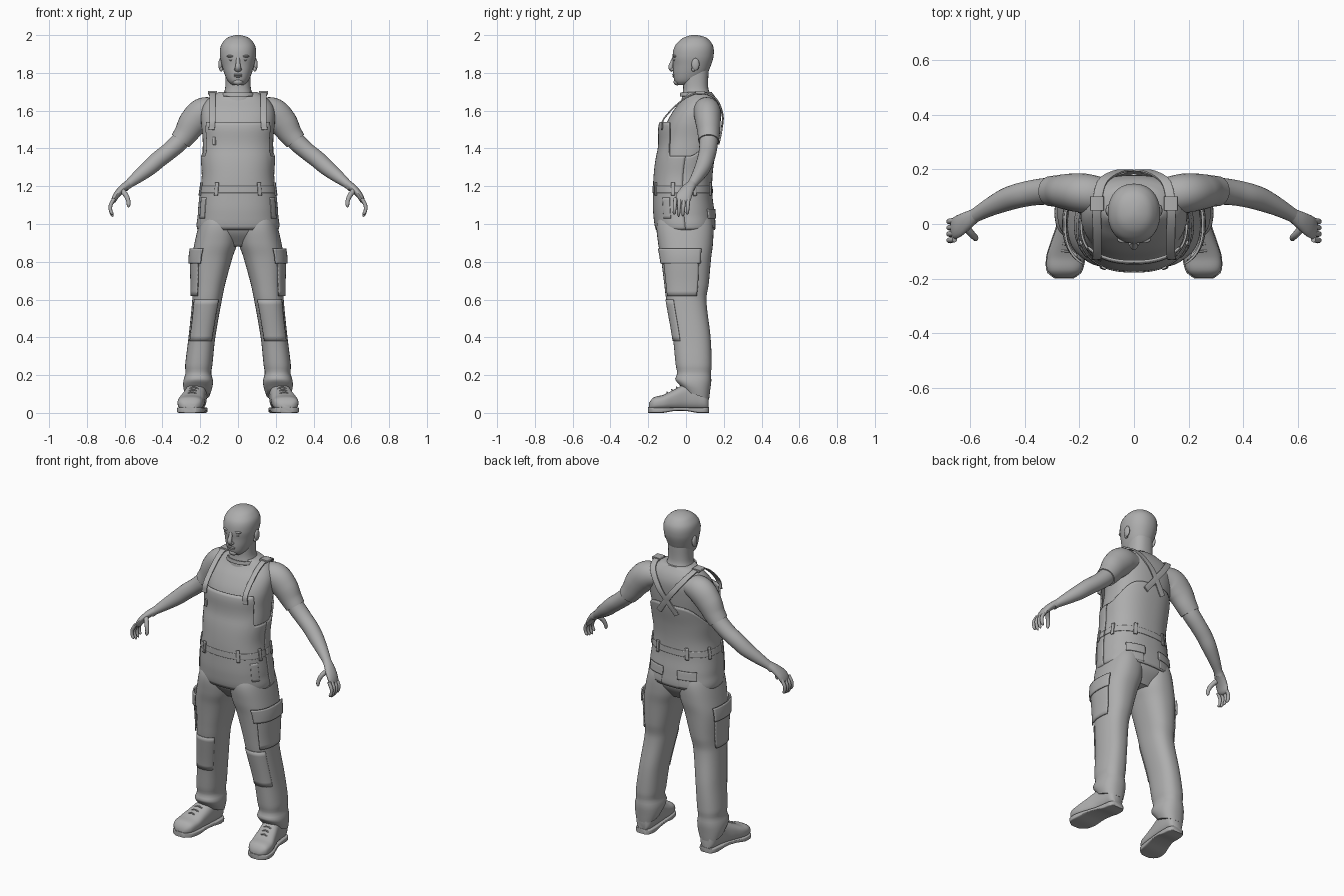
import bpy, bmesh
from math import sin, cos, pi, radians, sqrt, copysign
from mathutils import Vector, Matrix

if "Cube" in bpy.data.objects:
    bpy.data.objects.remove(bpy.data.objects["Cube"], do_unlink=True)

grey = bpy.data.materials.new("plain_grey")
grey.use_nodes = True
grey.diffuse_color = (0.42, 0.42, 0.42, 1)
grey.node_tree.nodes["Principled BSDF"].inputs["Base Color"].default_value = grey.diffuse_color


def finish(name, bm, mirror=False, thick=0):
    """Turn a bmesh into a smooth object, optionally mirrored and thickened."""
    bmesh.ops.recalc_face_normals(bm, faces=bm.faces)
    mesh = bpy.data.meshes.new(name)
    bm.to_mesh(mesh)
    bm.free()
    mesh.materials.append(grey)
    ob = bpy.data.objects.new(name, mesh)
    bpy.context.collection.objects.link(ob)
    bpy.ops.object.select_all(action="DESELECT")
    ob.select_set(True)
    bpy.context.view_layer.objects.active = ob
    bpy.ops.object.shade_smooth_by_angle(angle=radians(50))
    if thick:
        solid = ob.modifiers.new("thickness", "SOLIDIFY")
        solid.thickness = thick
        solid.offset = 0
    if mirror:
        ob.modifiers.new("mirror", "MIRROR")
    return ob


def grid(name, rows, closed=True, caps=True, mirror=False, thick=0):
    """Skin rows of points with quads."""
    bm = bmesh.new()
    rings = [[bm.verts.new(p) for p in row] for row in rows]
    count = len(rings[0])
    for low, high in zip(rings, rings[1:]):
        for j in range(count if closed else count - 1):
            k = (j + 1) % count
            bm.faces.new((low[j], low[k], high[k], high[j]))
    if closed and caps:
        bm.faces.new(rings[0])
        bm.faces.new(rings[-1])
    return finish(name, bm, mirror, thick)


def sample(keys, t):
    """Smooth interpolation of keys ordered by their first value."""
    last = len(keys) - 1
    i = max([j for j in range(last) if keys[j][0] <= t], default=0)

    def slope(j, c):
        a, b = keys[max(j - 1, 0)], keys[min(j + 1, last)]
        return (b[c] - a[c]) / (b[0] - a[0])
    a, b = keys[i], keys[i + 1]
    d = b[0] - a[0]
    u = (t - a[0]) / d
    h = u * u * (3 - 2 * u)
    return [a[c] * (1 - h) + b[c] * h + d * u * (1 - u) * ((1 - u) * slope(i, c) - u * slope(i + 1, c))
            for c in range(1, len(a))]


def power(v, e):
    return copysign(abs(v) ** e, v)


def ease(v):
    v = min(max(v, 0), 1)
    return v * v * (3 - 2 * v)


def spread(a, b, n):
    return [a + (b - a) * i / n for i in range(n + 1)]


def surface(keys, t, angle, off=0, e=0.85):
    """Point on a lofted body: keys are (level, x0, x1, y0, y1)."""
    x0, x1, y0, y1 = sample(keys, t)
    return Vector(((x0 + x1) / 2 + ((x1 - x0) / 2 + off) * power(cos(angle), e),
                   (y0 + y1) / 2 + ((y1 - y0) / 2 + off) * power(sin(angle), e), t))


def loft(name, keys, steps=40, sides=40, e=0.85, mirror=False, along_y=False, bend=None):
    rows = []
    for t in spread(keys[0][0], keys[-1][0], steps):
        row = [surface(keys, t, 2 * pi * j / sides, 0, e) for j in range(sides)]
        if along_y:
            row = [Vector((p.x, p.z, p.y)) for p in row]
        rows.append([bend(p) for p in row] if bend else row)
    return grid(name, rows, mirror=mirror)


def patch(name, keys, angles, levels, off, mirror=True, thick=0.008, n=16):
    """Thin plate that follows a lofted body."""
    rows = [[surface(keys, z, radians(a), off) for a in spread(*angles, n)] for z in spread(*levels, 8)]
    return grid(name, rows, closed=False, mirror=mirror, thick=thick)


def sweep(name, path, ref=(0, 1, 0), steps=24, sides=16, e=1, mirror=True, tip=False):
    """Tube along path keys (x, y, z, radius along ref, other radius)."""
    keys = [(i, *k) for i, k in enumerate(path)]
    end = len(path) - 1
    rows = []
    for t in spread(0, end, steps):
        x, y, z, ru, rv = sample(keys, t)
        a, b = sample(keys, max(t - 0.05, 0)), sample(keys, min(t + 0.05, end))
        along = (Vector(b[:3]) - Vector(a[:3])).normalized()
        u = Vector(ref)
        u = (u - along * u.dot(along)).normalized()
        v = along.cross(u)
        s = sqrt(max(0.03, 1 - max(0, (t / end - 0.82) / 0.18) ** 2)) if tip else 1
        rows.append([Vector((x, y, z)) + u * (ru * s * power(cos(q), e)) + v * (rv * s * power(sin(q), e))
                     for q in (2 * pi * j / sides for j in range(sides))])
    return grid(name, rows, mirror=mirror)


def ball(name, place, size, mirror=True):
    bm = bmesh.new()
    bmesh.ops.create_uvsphere(bm, u_segments=20, v_segments=12, radius=1,
                              matrix=Matrix.Translation(place) @ Matrix.Diagonal((*size, 1)))
    return finish(name, bm, mirror)


def even(keys):
    """Expand (z, half width, front, back) to full loft keys."""
    return [(z, -w, w, f, b) for z, w, f, b in keys]


# Torso and neck
torso = even([(.88, .1, -.08, .09), (.96, .2, -.145, .142), (1.05, .203, -.163, .142), (1.15, .194, -.165, .13),
              (1.25, .182, -.162, .13), (1.35, .187, -.15, .142), (1.45, .187, -.125, .163),
              (1.54, .195, -.1, .175), (1.61, .19, -.06, .178), (1.66, .16, -.02, .163), (1.7, .1, .0, .135)])
neck = even([(1.62, .1, -.03, .15), (1.68, .08, -.02, .132), (1.72, .068, -.015, .118), (1.82, .066, -.02, .12)])
loft("shirt_torso", torso, steps=60, sides=56)
loft("neck", neck, steps=14)
patch("shirt_collar", neck, (0, 360), (1.675, 1.695), .008, mirror=False, n=40)

# Overalls shell: high bib, low sides, raised back panel
columns = []
for a in spread(0, 2 * pi, 96):
    f = -sin(a)
    top = 1.36 + .18 * ease((f - .5) / .22) + .12 * ease((-f - .1) / .9)
    columns.append([surface(torso, z, a, .006 + .03 * max(f, 0) * ease((z - 1.38) / .16))
                    for z in spread(.97, top, 30)])
grid("overalls_bib", columns, closed=False, thick=.008)
patch("bib_tab", torso, (234, 239), (1.42, 1.46), .023, mirror=False)
patch("waistband", torso, (0, 360), (1.165, 1.2), .011, mirror=False, thick=.004, n=60)
for i, a in enumerate((300, 345, 20, 65)):
    patch(f"belt_loop_{i}", torso, (a - 3, a + 3), (1.15, 1.22), .015, n=4)
patch("back_pocket", torso, (50, 78), (.98, 1.05), .008)
patch("back_pocket_flap", torso, (47, 80), (1.03, 1.08), .014)
patch("hip_pocket_edge", torso, (322, 338), (1.03, 1.14), .009)

# Shoulder straps crossing behind, with buckles
sweep("strap", [(.14, -.128, 1.5, .016, .004), (.135, -.115, 1.56, .016, .004), (.135, -.02, 1.655, .016, .004),
                (.135, .07, 1.695, .017, .005), (.115, .155, 1.665, .017, .005), (.05, .193, 1.58, .017, .005),
                (-.01, .188, 1.5, .017, .005), (-.06, .174, 1.43, .017, .005)], ref=(1, 0, 0), steps=50, e=.4)
sweep("strap_buckle", [(.135, .05, 1.696, .025, .009), (.135, .1, 1.695, .025, .009)], ref=(1, 0, 0), steps=2, e=.3)

# Trouser legs with folds near the hem
leg = [(.1, .15, .28, -.01, .122), (.14, .135, .29, -.045, .128), (.175, .133, .288, -.057, .134),
       (.21, .142, .278, -.047, .132), (.25, .136, .28, -.054, .136), (.4, .12, .262, -.07, .13),
       (.6, .085, .242, -.105, .108), (.68, .068, .24, -.115, .12), (.82, .03, .243, -.133, .133),
       (.9, .004, .23, -.148, .143), (1, 0, .206, -.155, .143), (1.07, .02, .18, -.13, .12)]


def hem(p):
    p.z -= .35 * (p.y - .04) * ease((.2 - p.z) / .1)
    return p


loft("trouser_leg", leg, steps=64, mirror=True, bend=hem)
patch("cargo_pocket", leg, (305, 385), (.62, .82), .008)
patch("cargo_pocket_flap", leg, (295, 388), (.79, .87), .015)
patch("knee_panel", leg, (225, 325), (.38, .6), .002, thick=.004)

# Boots
boot = [(-.197, .225, .285, .02, .05), (-.175, .195, .314, .015, .08), (-.12, .18, .318, .015, .096),
        (-.06, .174, .3, .015, .125), (0, .168, .28, .015, .155), (.06, .165, .27, .015, .165),
        (.105, .17, .262, .015, .15), (.12, .188, .245, .02, .11)]
loft("boot_upper", boot, steps=32, e=.75, mirror=True, along_y=True)
sole = [(y * 1.015, x0 - .003, x1 + .003, .01 if -.07 < y < .04 else 0, .03) for y, x0, x1, _, _ in boot]
loft("boot_sole", sole, steps=32, e=.3, mirror=True, along_y=True)
for i, y in enumerate((-.095, -.07, -.045)):
    x0, x1, _, top = sample(boot, y)
    mid = (x0 + x1) / 2
    sweep(f"boot_lace_{i}", [(mid - .035, y, top - .012, .004, .004), (mid, y - .005, top + .003, .004, .004),
                             (mid + .035, y, top - .012, .004, .004)], steps=10, sides=8)

# Arms and short sleeves
sweep("sleeve", [(.1, .1, 1.605, .065, .06), (.18, .112, 1.59, .072, .08), (.235, .117, 1.54, .067, .077),
                 (.275, .12, 1.48, .059, .064), (.305, .12, 1.44, .055, .056)], steps=30, sides=28)
sweep("arm", [(.26, .12, 1.5, .048, .05), (.31, .12, 1.435, .049, .049), (.365, .115, 1.385, .047, .046),
              (.42, .104, 1.342, .045, .045), (.47, .088, 1.298, .042, .042), (.53, .06, 1.25, .033, .033),
              (.58, .032, 1.21, .026, .023), (.6, .02, 1.19, .028, .021)], steps=44, sides=24)

# Hands
sweep("palm", [(.58, .032, 1.212, .025, .022), (.615, .01, 1.185, .034, .02), (.645, -.01, 1.15, .041, .017),
               (.666, -.02, 1.108, .038, .012)], steps=18, tip=True)
for i, reach in enumerate((.012, .003, 0, .012)):
    y = .012 - .023 * i
    sweep(f"finger_{i}", [(.655, y, 1.135, .01, .01), (.674, y - .002, 1.1, .01, .01),
                          (.674, y - .004, 1.07, .009, .009), (.662, y - .006, 1.038 + reach, .008, .008)],
          steps=18, sides=12, tip=True)
sweep("thumb", [(.615, -.012, 1.18, .014, .014), (.592, -.038, 1.15, .013, .013),
                (.58, -.05, 1.118, .011, .011), (.58, -.056, 1.088, .009, .009)], steps=18, sides=12, tip=True)

# Head
head = even([(1.735, .03, -.045, .03), (1.755, .052, -.06, .07), (1.79, .07, -.067, .108), (1.84, .085, -.068, .132),
             (1.89, .095, -.071, .146), (1.94, .092, -.06, .144), (1.975, .07, -.03, .122),
             (1.992, .045, .0, .095), (2, .012, .03, .06)])
loft("head", head, steps=56, e=.92)
ball("ear", (.093, .05, 1.845), (.011, .021, .033))
ball("ear_lobe", (.089, .04, 1.82), (.009, .012, .013))

# Face
sweep("nose", [(0, -.064, 1.88, .009, .009), (0, -.074, 1.855, .011, .01), (0, -.081, 1.83, .015, .013),
               (0, -.07, 1.81, .014, .009)], ref=(1, 0, 0), steps=16, mirror=False)
ball("nostril_wing", (.012, -.071, 1.819), (.008, .011, .008))
ball("brow", (.036, -.057, 1.888), (.025, .013, .007))
ball("eye", (.034, -.056, 1.868), (.014, .01, .006))
ball("upper_lip", (0, -.064, 1.79), (.025, .01, .005), mirror=False)
ball("lower_lip", (0, -.062, 1.781), (.021, .011, .005), mirror=False)
ball("chin", (0, -.046, 1.752), (.027, .02, .018), mirror=False)
